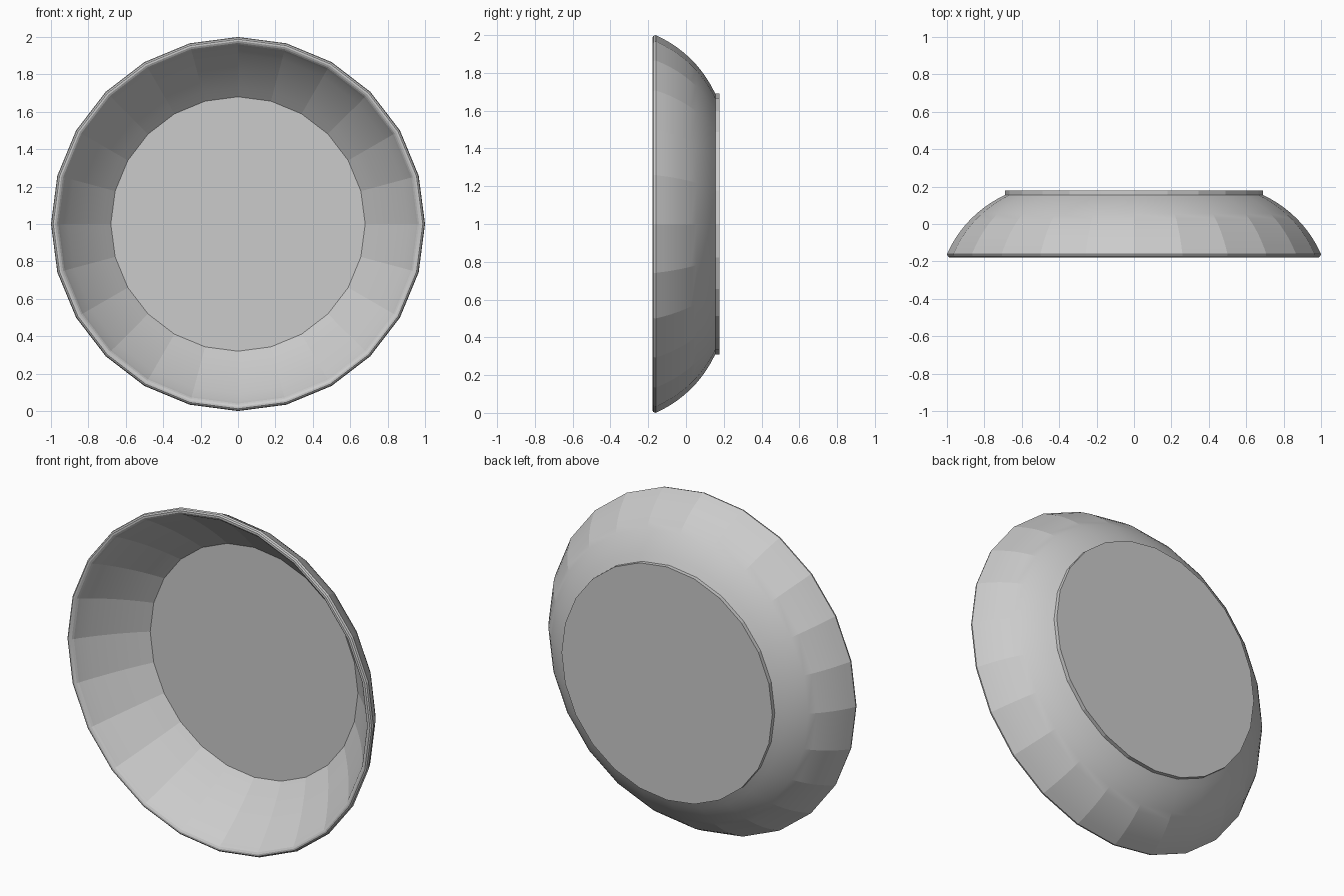
import bpy, math

if "Cube" in bpy.data.objects:
    bpy.data.objects.remove(bpy.data.objects["Cube"])

N = 24  # sides around the dish


def lathe(name, profile, closed=False):
    """Revolve (radius, y) points around the y axis at z = 1."""
    verts, faces = [], []
    m = len(profile)
    for i in range(N):
        a = 2 * math.pi * i / N
        verts += [(r * math.cos(a), y, 1 + r * math.sin(a)) for r, y in profile]
    for i in range(N):
        j = (i + 1) % N
        for k in range(m if closed else m - 1):
            l = (k + 1) % m
            faces.append((i * m + k, i * m + l, j * m + l, j * m + k))
    if not closed:
        faces.append([i * m for i in range(N)])
        faces.append([i * m + m - 1 for i in reversed(range(N))])
    me = bpy.data.meshes.new(name)
    me.from_pydata(verts, [], faces)
    ob = bpy.data.objects.new(name, me)
    bpy.context.collection.objects.link(ob)
    bpy.ops.object.select_all(action='DESELECT')
    bpy.context.view_layer.objects.active = ob
    ob.select_set(True)
    bpy.ops.object.mode_set(mode='EDIT')
    bpy.ops.mesh.select_all(action='SELECT')
    bpy.ops.mesh.normals_make_consistent(inside=False)
    bpy.ops.object.mode_set(mode='OBJECT')
    bpy.ops.object.shade_smooth_by_angle(angle=math.radians(10))
    return ob


def arc(p, q, bulge, steps):
    """Circular-like arc from p to q pushed outward by bulge."""
    dx, dy = q[0] - p[0], q[1] - p[1]
    d = math.hypot(dx, dy)
    nx, ny = dy / d, -dx / d
    pts = []
    for i in range(steps + 1):
        t = i / steps
        h = 4 * bulge * t * (1 - t)
        pts.append((p[0] + dx * t + nx * h, p[1] + dy * t + ny * h))
    return pts


# Dish wall: curved outside, rounded rim, gently curved inside
outer = arc((1.0, -0.16), (0.69, 0.155), 0.04, 10)
inner = arc((0.95, -0.145), (0.68, 0.15), 0.012, 6)[::-1]
rim = [(0.960, -0.163), (0.968, -0.172), (0.978, -0.178), (0.988, -0.178), (0.996, -0.172)]
lathe("dish_wall", outer + inner + rim, closed=True)

# Flat base disc closing the back
lathe("base_disc", [(0.69, 0.15), (0.69, 0.178)])
